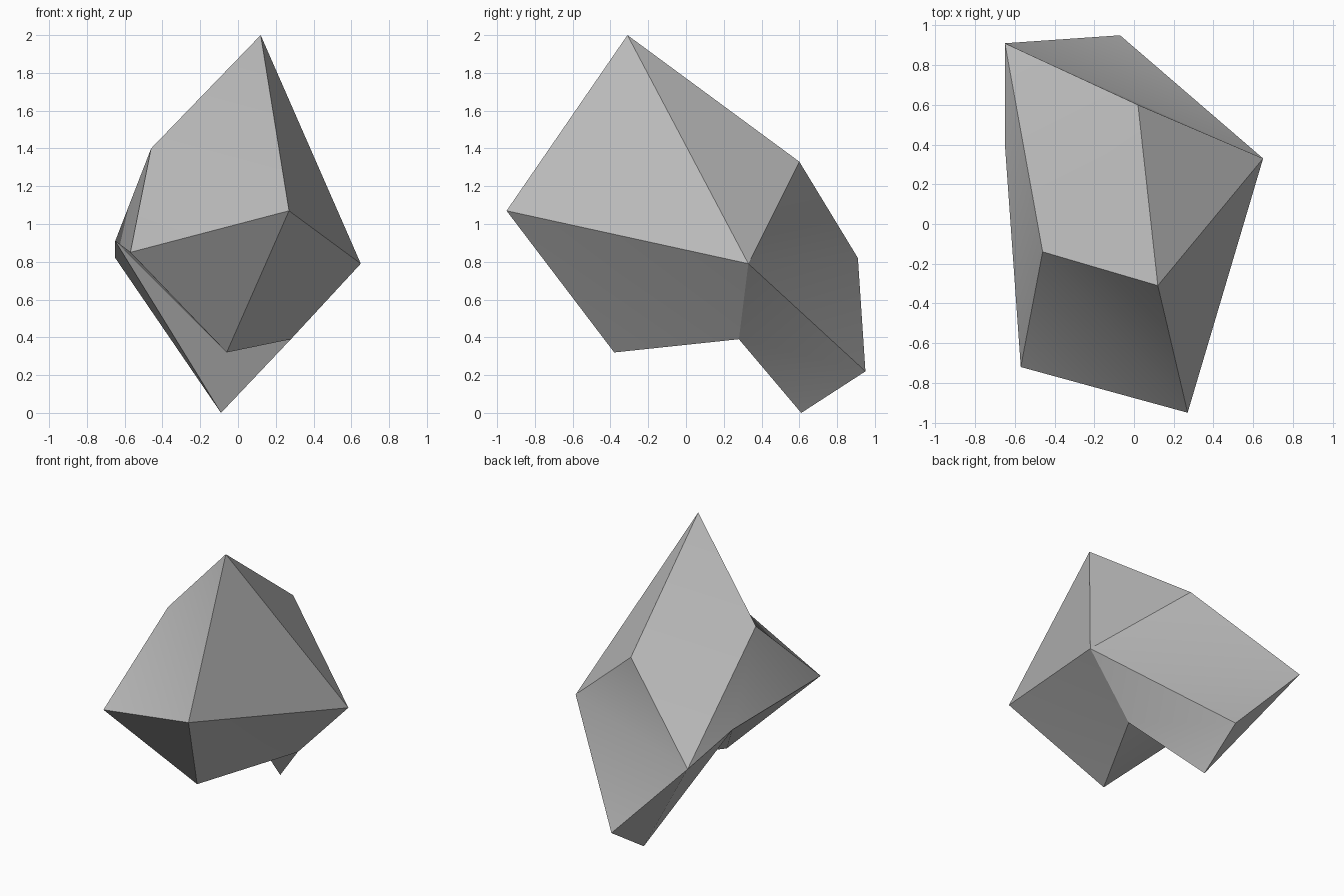
import bpy
import bmesh
import math
from mathutils import Vector

cube = bpy.data.objects.get("Cube")
if cube:
    bpy.data.objects.remove(cube, do_unlink=True)

# Stone material
stone = bpy.data.materials.new("stone_grey")
stone.use_nodes = True
grey = (0.5, 0.5, 0.5, 1)
stone.diffuse_color = grey
stone.node_tree.nodes["Principled BSDF"].inputs["Base Color"].default_value = grey

# Corners of the rock
corners = {
    "peak": (0.12, -0.31, 2.0),
    "shoulder": (-0.46, -0.14, 1.4),
    "nose": (0.27, -0.95, 1.07),
    "left": (0.65, 0.33, 0.79),
    "cheek": (-0.57, -0.72, 0.85),
    "chin": (-0.06, -0.38, 0.32),
    "notch": (0.28, 0.28, 0.39),
    "foot": (-0.09, 0.61, 0),
    "heel": (-0.07, 0.95, 0.22),
    "tail": (-0.65, 0.91, 0.82),
    "back": (0.02, 0.6, 1.33),
    "right": (-0.65, 0.4, 0.91),
}

# Facets, grouped by the side of the rock they cover
facets = {
    "upper": ["peak shoulder nose", "shoulder cheek nose", "peak nose left",
              "peak back shoulder", "shoulder back tail", "peak left back"],
    "rear": ["back left tail", "tail left heel", "tail heel foot"],
    "flank": ["shoulder right cheek", "shoulder tail right",
              "tail foot right"],
    "under": ["nose cheek chin", "nose chin notch", "nose notch left",
              "chin cheek right", "chin right notch", "notch right foot",
              "left notch heel", "notch foot heel"],
}

bm = bmesh.new()
verts = {name: bm.verts.new(Vector(co)) for name, co in corners.items()}
for side in facets.values():
    for facet in side:
        bm.faces.new([verts[name] for name in facet.split()])
bmesh.ops.recalc_face_normals(bm, faces=bm.faces[:])

mesh = bpy.data.meshes.new("rock")
bm.to_mesh(mesh)
bm.free()
mesh.materials.append(stone)
rock = bpy.data.objects.new("rock", mesh)
bpy.context.collection.objects.link(rock)

# Soften only the shallow creases
bpy.ops.object.select_all(action="DESELECT")
rock.select_set(True)
bpy.context.view_layer.objects.active = rock
bpy.ops.object.shade_smooth_by_angle(angle=math.radians(30))
